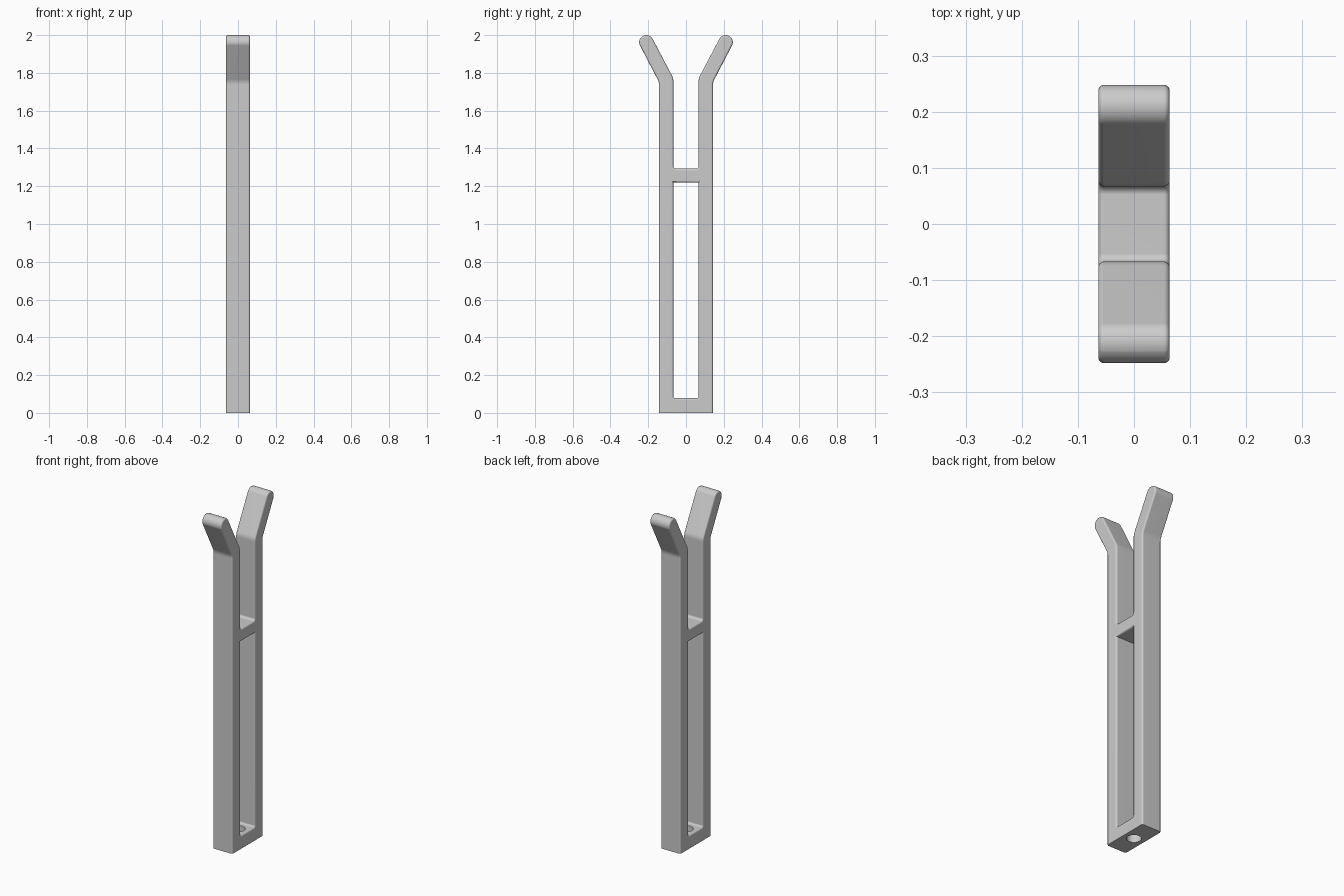
import bpy
import bmesh
import math
from mathutils import Matrix, Vector

HALF_WIDTH = 0.0635
EDGE_ROUND = 0.011
BASE_TOP = 0.078
HOLE_RADIUS = 0.039

cube = bpy.data.objects.get("Cube")
if cube:
    bpy.data.objects.remove(cube, do_unlink=True)

grey = bpy.data.materials.new("plain grey")
grey.use_nodes = True
colour = (0.6, 0.6, 0.6, 1)
grey.diffuse_color = colour
grey.node_tree.nodes["Principled BSDF"].inputs["Base Color"].default_value = colour


def rounded(points, steps=6):
    """Replace each corner (y, z, radius) with an arc."""
    result = []
    for i, (y, z, r) in enumerate(points):
        corner = Vector((y, z))
        if r == 0:
            result.append(corner)
            continue
        a = (Vector(points[i - 1][:2]) - corner).normalized()
        b = (Vector(points[(i + 1) % len(points)][:2]) - corner).normalized()
        half = math.acos(a.dot(b)) / 2
        centre = corner + (a + b).normalized() * (r / math.sin(half))
        start = corner + a * (r / math.tan(half)) - centre
        end = corner + b * (r / math.tan(half)) - centre
        for k in range(steps + 1):
            result.append(centre + start.lerp(end, k / steps).normalized() * r)
    return result


# Half of the fork outline, from the base centre up and round the prong
half_profile = rounded([
    (0, 0, 0), (0.143, 0, 0), (0.143, 1.752, 0.06),
    (0.261, 1.978, 0.037), (0.194, 2.013, 0.037),
    (0.067, 1.772, 0.06), (0.067, 1.293, 0.014), (0, 1.293, 0),
    (0, 1.22, 0), (0.067, 1.22, 0), (0.067, BASE_TOP, 0.01), (0, BASE_TOP, 0),
])

# Mirror the half, then extrude the whole outline sideways
bm = bmesh.new()
for side in (1, -1):
    bm.faces.new([bm.verts.new((-HALF_WIDTH, side * p.x, p.y)) for p in half_profile])
bmesh.ops.remove_doubles(bm, verts=bm.verts[:], dist=0.0001)
bmesh.ops.recalc_face_normals(bm, faces=bm.faces[:])
extruded = bmesh.ops.extrude_face_region(bm, geom=bm.faces[:], use_keep_orig=True)
moved = [v for v in extruded["geom"] if isinstance(v, bmesh.types.BMVert)]
bmesh.ops.translate(bm, verts=moved, vec=(2 * HALF_WIDTH, 0, 0))
bm.normal_update()
bmesh.ops.recalc_face_normals(bm, faces=bm.faces[:])


def is_soft(edge):
    """Edges between a side and a wall, except along the bottom."""
    sides = sum(abs(f.normal.x) > 0.9 for f in edge.link_faces)
    return sides == 1 and any(v.co.z > 0.001 for v in edge.verts)


bmesh.ops.bevel(bm, geom=[e for e in bm.edges if is_soft(e)], offset=EDGE_ROUND,
                segments=4, profile=0.5, affect='EDGES', clamp_overlap=True)


def cut_ring(level):
    """Swap the flat face at this height for one with a round opening."""
    flat = [f for f in bm.faces if all(abs(v.co.z - level) < 0.0005 for v in f.verts)]
    border = [e for e in {e for f in flat for e in f.edges}
              if sum(f in flat for f in e.link_faces) == 1]
    bmesh.ops.delete(bm, geom=flat, context='FACES')
    circle = bmesh.ops.create_circle(bm, cap_ends=False, segments=32, radius=HOLE_RADIUS,
                                     matrix=Matrix.Translation((0, 0, level)))
    ring = list({e for v in circle["verts"] for e in v.link_edges})
    bmesh.ops.triangle_fill(bm, use_beauty=True, edges=border + ring, normal=(0, 0, 1))
    return ring


# Round hole through the base
bmesh.ops.bridge_loops(bm, edges=cut_ring(0) + cut_ring(BASE_TOP))
bm.normal_update()
bmesh.ops.recalc_face_normals(bm, faces=bm.faces[:])

mesh = bpy.data.meshes.new("fork_body")
bm.to_mesh(mesh)
bm.free()
mesh.materials.append(grey)
body = bpy.data.objects.new("fork_body", mesh)
bpy.context.scene.collection.objects.link(body)

# Smooth rounded edges while keeping the broad faces flat
bpy.ops.object.select_all(action='DESELECT')
body.select_set(True)
bpy.context.view_layer.objects.active = body
bpy.ops.object.shade_smooth_by_angle(angle=math.radians(35))
weighted = body.modifiers.new("flat_faces", 'WEIGHTED_NORMAL')
weighted.keep_sharp = True
